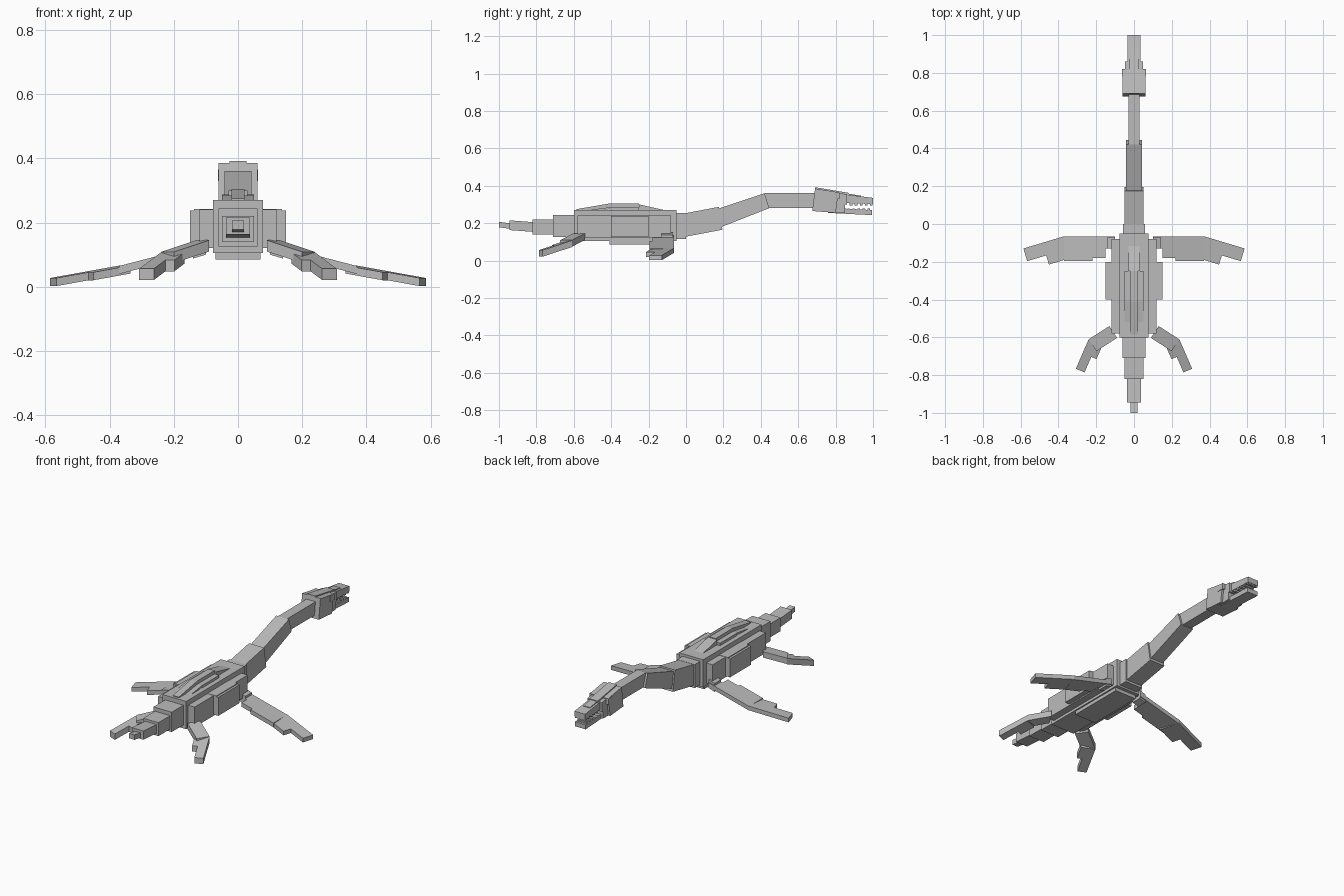
import bpy, bmesh
from mathutils import Vector

default_cube = bpy.data.objects.get("Cube")
if default_cube:
    bpy.data.objects.remove(default_cube)

grey = bpy.data.materials.new("stone grey")
grey.use_nodes = True
grey.diffuse_color = (.5, .5, .5, 1)
grey.node_tree.nodes["Principled BSDF"].inputs["Base Color"].default_value = grey.diffuse_color


def solid(name, outline, offset):
    """Closed prism between an outline and its shifted copy."""
    bm = bmesh.new()
    near = bm.faces.new([bm.verts.new(point) for point in outline])
    extruded = bmesh.ops.extrude_face_region(bm, geom=[near], use_keep_orig=True)
    moved = [item for item in extruded["geom"] if isinstance(item, bmesh.types.BMVert)]
    bmesh.ops.translate(bm, verts=moved, vec=offset)
    bmesh.ops.recalc_face_normals(bm, faces=bm.faces)
    mesh = bpy.data.meshes.new(name)
    bm.to_mesh(mesh)
    bm.free()
    mesh.materials.append(grey)
    part = bpy.data.objects.new(name, mesh)
    bpy.context.collection.objects.link(part)


def block(name, half, back, front, low, high, rise=0, shrink=0, lean=0):
    """Centred box; its front end can rise or shrink, its top can lean back."""
    side = [(back, low), (front, low + rise),
            (front - lean, high + rise - shrink), (back - lean, high)]
    solid(name, [(-half, y, z) for y, z in side], (half + half, 0, 0))


def flipper(name, root, heading, pieces, thickness):
    """Row of plates along a leading edge, mirrored to both sides."""
    heading = Vector(heading)
    heading /= heading.xy.length
    trailing = Vector((heading.y, -heading.x, 0))
    start = Vector(root)
    for piece, (length, chord) in pieces.items():
        end = start + heading * length
        corners = [start, end, end + trailing * chord, start + trailing * chord]
        for side, sign in {"left": 1, "right": -1}.items():
            outline = [(sign * corner.x, corner.y, corner.z) for corner in corners]
            solid(f"{side}_{name}_{piece}", outline, (0, 0, -thickness))
        start = end


# Trunk
block("trunk", half=.078, back=-.6, front=-.05, low=.105, high=.27)
block("belly", half=.07, back=-.41, front=-.07, low=.085, high=.2)
block("flanks", half=.12, back=-.58, front=-.08, low=.12, high=.24)
block("side_plates", half=.15, back=-.4, front=-.2, low=.127, high=.237)
block("upper_side_plates", half=.137, back=-.4, front=-.2, low=.2, high=.242)

# Back ridge, sloping up from the hips, flat, then down to the shoulders
block("hip_ridge", half=.02, back=-.585, front=-.41, low=.25, high=.275, rise=.03)
block("back_ridge", half=.02, back=-.41, front=-.25, low=.25, high=.305)
block("shoulder_ridge", half=.03, back=-.25, front=-.05, low=.25, high=.3, rise=-.02, shrink=.025)
block("hip_saddle", half=.05, back=-.59, front=-.41, low=.25, high=.26, rise=.025)
block("back_saddle", half=.05, back=-.41, front=-.25, low=.25, high=.285)

# Tail
block("tail_base", half=.06, back=-.71, front=-.59, low=.125, high=.243)
block("tail_middle", half=.05, back=-.82, front=-.7, low=.14, high=.22)
block("tail_end", half=.038, back=-.945, front=-.81, low=.163, high=.215, rise=-.01)
block("tail_tip", half=.018, back=-1, front=-.93, low=.178, high=.207, rise=-.01)

# Neck
block("neck_root", half=.058, back=-.06, front=0, low=.115, high=.255)
block("neck_lower", half=.05, back=0, front=.195, low=.128, high=.25, rise=.037, lean=.02)
block("neck_middle", half=.042, back=.19, front=.445, low=.18, high=.275,
      rise=.1, shrink=.015, lean=.025)
block("neck_upper", half=.03, back=.42, front=.7, low=.282, high=.36)

# Head
block("skull", half=.06, back=.675, front=.8, low=.265, high=.385,
      rise=-.01, shrink=.01, lean=-.015)
block("crown", half=.027, back=.69, front=.87, low=.37, high=.392, rise=-.03)
block("face", half=.048, back=.78, front=.86, low=.3, high=.365, shrink=.01)
block("eyes", half=.063, back=.78, front=.82, low=.33, high=.365)
block("snout", half=.035, back=.84, front=1, low=.308, high=.355, rise=-.006, shrink=.014)
block("snout_bridge", half=.022, back=.84, front=.935, low=.34, high=.362, rise=-.015)
block("lower_jaw", half=.035, back=.76, front=.995, low=.255, high=.282, rise=-.012)
block("jaw_hinge", half=.048, back=.76, front=.85, low=.255, high=.31)

# Teeth, upper and lower rows staggered
for tooth in range(5):
    back = .875 + tooth * .027
    block("upper_tooth", half=.033, back=back, front=back + .014, low=.295, high=.312)
    block("lower_tooth", half=.031, back=back - .012, front=back, low=.26, high=.278)

# Front flippers
flipper("shoulder", root=(.1, -.07, .15), heading=(1, 0, -.3),
        pieces={"joint": (.04, .06)}, thickness=.05)
flipper("front_flipper", root=(.1, -.065, .135), heading=(1, 0, -.26),
        pieces={"root": (.05, .065), "arm": (.07, .115), "blade": (.15, .13)}, thickness=.025)
flipper("front_flipper", root=(.37, -.065, .066), heading=(1, -.3, -.18),
        pieces={"outer_blade": (.12, .12), "tip": (.105, .07)}, thickness=.025)

# Rear flippers
flipper("rear_flipper", root=(.13, -.54, .145), heading=(1, -.64, -.33),
        pieces={"arm": (.13, .075)}, thickness=.035)
flipper("rear_flipper", root=(.24, -.61, .107), heading=(.4, -.92, -.3),
        pieces={"blade": (.08, .08), "tip": (.09, .05)}, thickness=.035)
